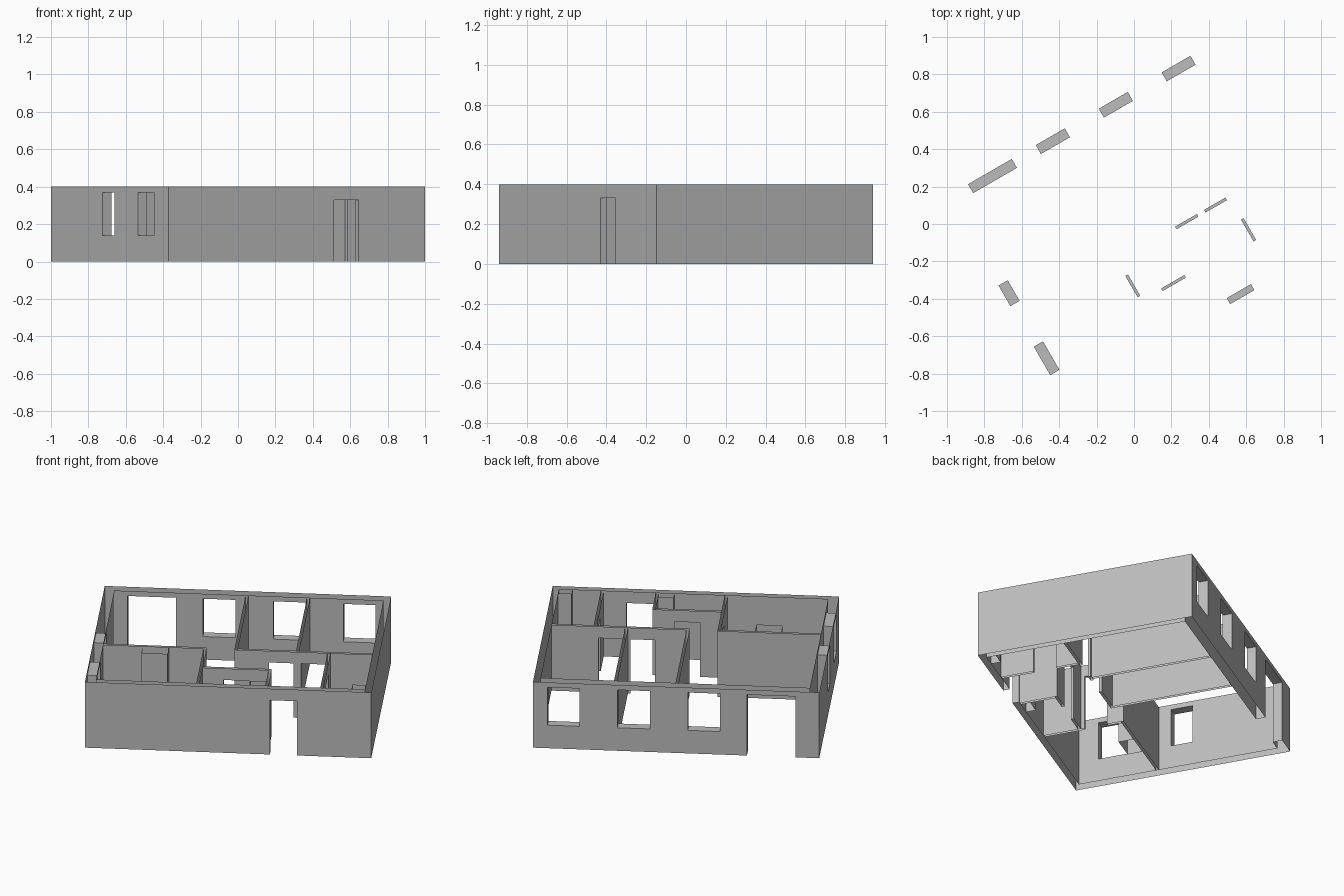
import bpy, bmesh, math
from mathutils import Matrix

cube = bpy.data.objects.get("Cube")
if cube:
    bpy.data.objects.remove(cube, do_unlink=True)

HEIGHT = 0.4
DOOR = (0, 0.33)
WINDOW = (0.14, 0.37)
TERRACE = (0, 0.37)
HX, HY = 0.792, 0.628                  # outer half sizes
IL, IR, IF, IB = -0.735, 0.755, -0.591, 0.573   # inner faces of outer walls
TURN = Matrix.Rotation(math.radians(30), 4, "Z")

grey = bpy.data.materials.new("wall_grey")
grey.use_nodes = True
grey.diffuse_color = (0.5, 0.5, 0.5, 1)
grey.node_tree.nodes["Principled BSDF"].inputs["Base Color"].default_value = (0.5, 0.5, 0.5, 1)


def finish(name, bm):
    bmesh.ops.remove_doubles(bm, verts=bm.verts, dist=0.0001)
    bm.transform(TURN)
    mesh = bpy.data.meshes.new(name)
    bm.to_mesh(mesh)
    bm.free()
    mesh.materials.append(grey)
    bpy.context.collection.objects.link(bpy.data.objects.new(name, mesh))


def wall(name, axis, low, high, low_span, high_span, openings=()):
    """Hollow wall along an axis: two skins, open top and bottom, lined openings."""
    bm = bmesh.new()

    def quad(points, flip):
        verts = [bm.verts.new((a, d, z) if axis == "x" else (d, a, z)) for a, d, z in points]
        bm.faces.new(verts[::-1] if flip != (axis == "y") else verts)

    for depth, (start, end), flip in ((low, low_span, False), (high, high_span, True)):
        def panel(a, b, z0, z1):
            if b - a > 0.0001 and z1 - z0 > 0.0001:
                quad([(a, depth, z0), (b, depth, z0), (b, depth, z1), (a, depth, z1)], flip)
        at = start
        for a, b, (z0, z1) in openings:
            panel(at, a, 0, HEIGHT)
            panel(a, b, 0, z0)
            panel(a, b, z1, HEIGHT)
            at = b
        panel(at, end, 0, HEIGHT)

    # Linings of the openings
    for a, b, (z0, z1) in openings:
        quad([(a, low, z0), (a, high, z0), (a, high, z1), (a, low, z1)], True)
        quad([(b, low, z0), (b, high, z0), (b, high, z1), (b, low, z1)], False)
        quad([(a, low, z1), (b, low, z1), (b, high, z1), (a, high, z1)], True)
        if z0 > 0:
            quad([(a, low, z0), (b, low, z0), (b, high, z0), (a, high, z0)], False)
    finish(name, bm)


def shaft(name, path):
    """Open-ended duct standing against a wall."""
    bm = bmesh.new()
    for (x0, y0), (x1, y1) in zip(path, path[1:]):
        bm.faces.new([bm.verts.new(p) for p in
                      ((x0, y0, 0), (x1, y1, 0), (x1, y1, HEIGHT), (x0, y0, HEIGHT))])
    finish(name, bm)


# Outer walls
wall("front_wall", "x", -HY, IF, (-HX, HX), (IL, IR), [(0.231, 0.381, DOOR)])
wall("back_wall", "x", IB, HY, (IL, IR), (-HX, HX),
     [(-0.662, -0.392, TERRACE), (-0.244, -0.065, WINDOW),
      (0.145, 0.324, WINDOW), (0.533, 0.711, WINDOW)])
wall("left_end_wall", "y", -HX, IL, (-HY, HY), (IF, IB),
     [(-0.476, -0.3, WINDOW), (-0.05, 0.077, WINDOW)])
wall("right_end_wall", "y", IR, HX, (IF, IB), (-HY, HY))

# Inner walls
S, N = -0.138, -0.122                  # faces of the long middle partition
wall("bedroom_partition", "x", S, N, (-0.008, IR), (0.008, IR),
     [(0.183, 0.318, DOOR), (0.362, 0.494, DOOR)])
wall("kitchen_partition", "x", S, N, (IL, -0.179), (IL, -0.163))
wall("living_room_divider", "y", -0.008, 0.008, (S, IB), (N, IB))
wall("bedroom_divider", "y", 0.332, 0.348, (N, IB), (N, IB))
wall("bathroom_divider", "y", 0.507, 0.523, (IF, S), (IF, S), [(-0.4, -0.266, DOOR)])
wall("kitchen_divider", "y", -0.179, -0.163, (IF, S), (IF, N), [(-0.349, -0.217, DOOR)])
wall("storage_partition", "x", -0.387, -0.371, (-0.163, 0.203), (-0.163, 0.219),
     [(-0.046, 0.097, DOOR)])
wall("storage_divider", "y", 0.203, 0.219, (IF, -0.387), (IF, -0.371))

# Service shafts
shaft("kitchen_shaft", [(-0.515, S), (-0.515, -0.225), (-0.37, -0.225), (-0.37, S)])
shaft("storage_shaft", [(0.203, -0.535), (0.115, -0.535), (0.115, IF)])
shaft("bathroom_shaft", [(IR, -0.535), (0.68, -0.535), (0.68, IF)])
